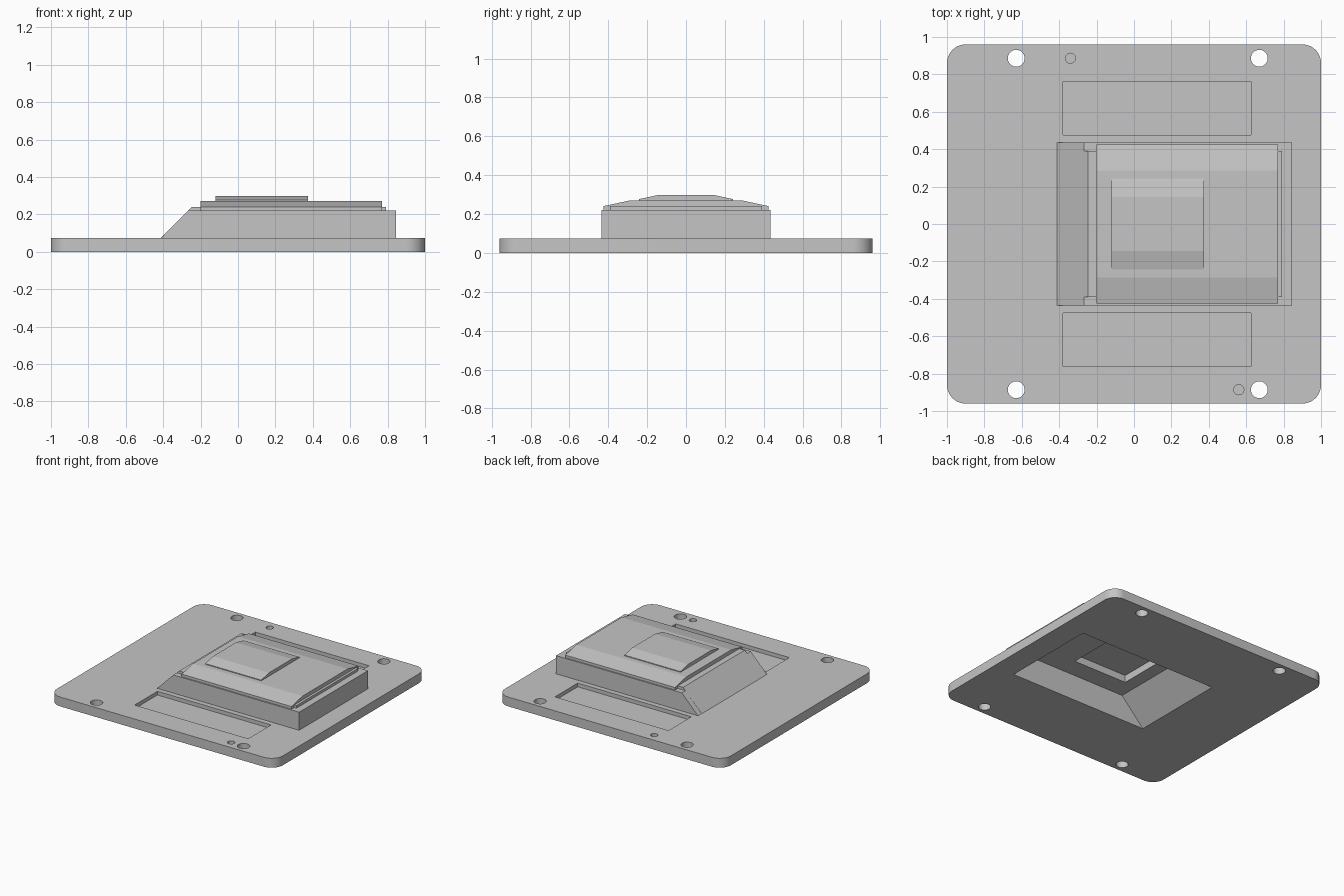
import bpy, bmesh, math

if "Cube" in bpy.data.objects:
    bpy.data.objects.remove(bpy.data.objects["Cube"])

grey = bpy.data.materials.new("warm_neutral_grey")
grey.diffuse_color = (0.56, 0.56, 0.56, 1)
grey.use_nodes = True
grey.node_tree.nodes["Principled BSDF"].inputs["Base Color"].default_value = grey.diffuse_color


def prism(name, profile, axis, lo, hi):
    """Extrude a closed 2D profile along an axis: X takes (y,z), Y takes (x,z), Z takes (x,y)."""
    put = {"X": lambda a, b, d: (d, a, b),
           "Y": lambda a, b, d: (a, d, b),
           "Z": lambda a, b, d: (a, b, d)}[axis]
    bm = bmesh.new()
    low = [bm.verts.new(put(a, b, lo)) for a, b in profile]
    high = [bm.verts.new(put(a, b, hi)) for a, b in profile]
    bm.faces.new(low)
    bm.faces.new(high)
    n = len(profile)
    for i in range(n):
        j = (i + 1) % n
        bm.faces.new((low[i], low[j], high[j], high[i]))
    bmesh.ops.recalc_face_normals(bm, faces=bm.faces)
    me = bpy.data.meshes.new(name)
    bm.to_mesh(me)
    bm.free()
    me.materials.append(grey)
    ob = bpy.data.objects.new(name, me)
    bpy.context.collection.objects.link(ob)
    return ob


def rect(x0, x1, y0, y1):
    return [(x0, y0), (x1, y0), (x1, y1), (x0, y1)]


def circle(cx, cy, r, n=48):
    return [(cx + r * math.cos(2 * math.pi * i / n), cy + r * math.sin(2 * math.pi * i / n))
            for i in range(n)]


def rounded(hx, hy, r, n=12):
    pts = []
    for k, (sx, sy) in enumerate([(1, 1), (-1, 1), (-1, -1), (1, -1)]):
        for i in range(n + 1):
            a = math.pi / 2 * (k + i / n)
            pts.append((sx * (hx - r) + r * math.cos(a), sy * (hy - r) + r * math.sin(a)))
    return pts


def crowned(half, flat, z0, z_edge, z_top):
    """Symmetric (y,z) section with a flat crown and sloped shoulders."""
    return [(-half, z0), (half, z0), (half, z_edge), (flat, z_top), (-flat, z_top), (-half, z_edge)]


def combine(target, other, operation):
    mod = target.modifiers.new(operation.lower(), "BOOLEAN")
    mod.operation = operation
    mod.solver = "EXACT"
    mod.object = other
    bpy.context.view_layer.objects.active = target
    bpy.ops.object.modifier_apply(modifier=mod.name)
    bpy.data.objects.remove(other, do_unlink=True)


T = 0.075  # plate thickness

# Mounting plate with rounded corners
cover = prism("cover_plate", rounded(1.0, 0.96, 0.1), "Z", 0, T)

# Raised housing: ramped body, middle step, crowned cap and top pad
parts = [
    prism("housing_body", [(-0.445, 0.04), (0.845, 0.04), (0.845, 0.22), (-0.268, 0.22)], "Y", -0.435, 0.435),
    prism("housing_step", [(-0.418, 0.07), (0.79, 0.07), (0.79, 0.241), (-0.247, 0.241)], "Y", -0.39, 0.39),
    prism("crowned_cap", crowned(0.425, 0.285, 0.18, 0.241, 0.271), "X", -0.2, 0.77),
    prism("top_pad", crowned(0.242, 0.145, 0.24, 0.277, 0.298), "X", -0.12, 0.375),
]
for p in parts:
    combine(cover, p, "UNION")

# Hollow underside with a sloped end and a pocket below the top pad
combine(cover, prism("cavity", [(-0.42, -0.01), (0.81, -0.01), (0.81, 0.205), (-0.215, 0.205)],
                     "Y", -0.39, 0.39), "DIFFERENCE")
combine(cover, prism("pad_pocket", rect(-0.11, 0.365, -0.23, 0.23), "Z", 0.19, 0.262), "DIFFERENCE")

for s in (1, -1):
    # Shallow label recesses either side of the housing
    y0, y1 = sorted((s * 0.475, s * 0.763))
    combine(cover, prism("recess", rect(-0.38, 0.625, y0, y1), "Z", T - 0.03, T + 0.05), "DIFFERENCE")
    # Through holes for screws
    for x in (-0.63, 0.67):
        combine(cover, prism("screw_hole", circle(x, s * 0.886, 0.045), "Z", -0.05, T + 0.05), "DIFFERENCE")
    # Blind locating hole
    combine(cover, prism("locating_hole", circle(-0.34 if s > 0 else 0.56, s * 0.886, 0.027),
                         "Z", T - 0.04, T + 0.05), "DIFFERENCE")

# Round corners and holes shade smooth; the shallow shoulders stay faceted
bpy.ops.object.select_all(action="DESELECT")
cover.select_set(True)
bpy.context.view_layer.objects.active = cover
bpy.ops.object.shade_smooth_by_angle(angle=math.radians(10))
